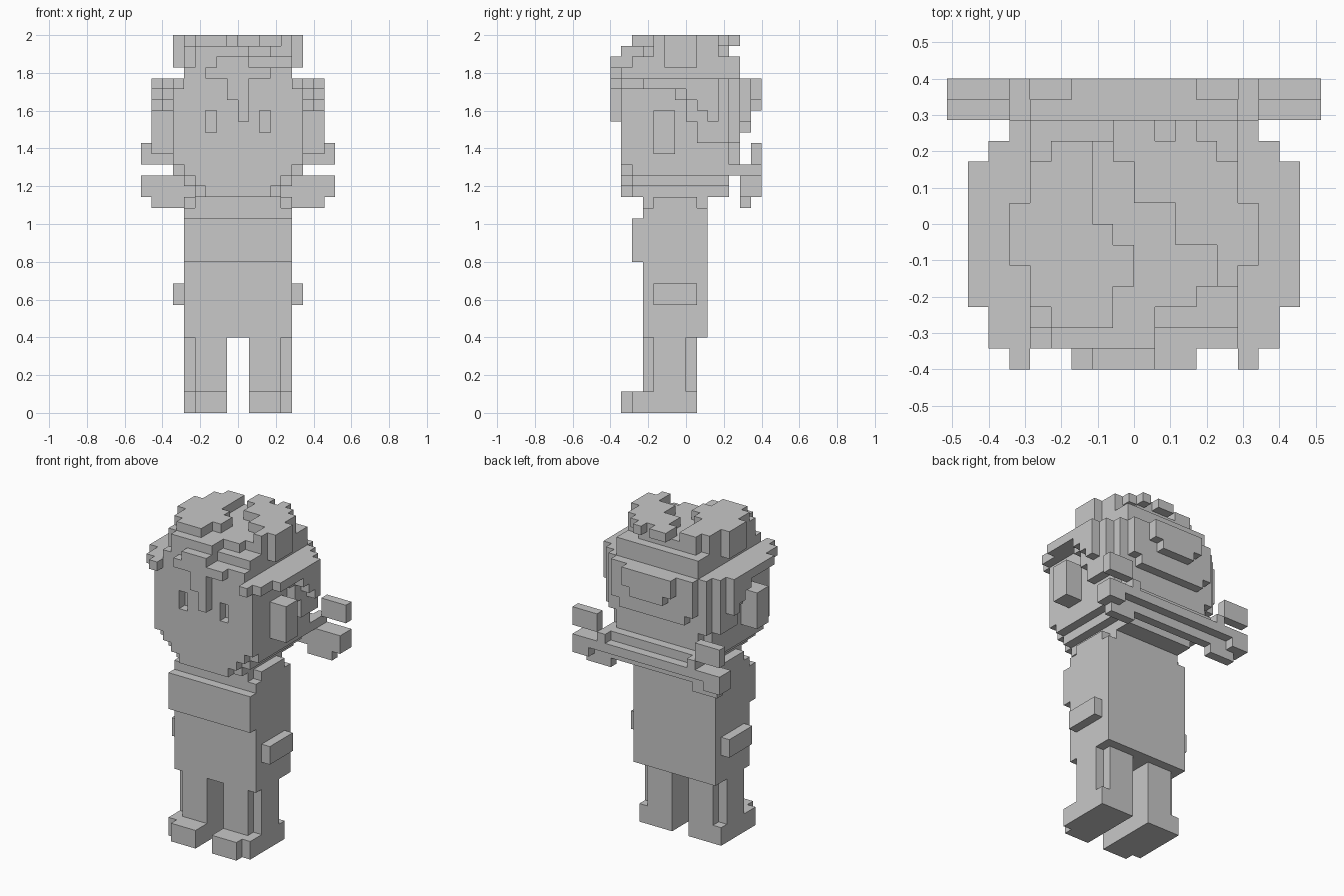
import bpy
import bmesh
from mathutils import Vector

UNIT = 2 / 35  # edge of one block

cube = bpy.data.objects.get("Cube")
if cube:
    bpy.data.objects.remove(cube, do_unlink=True)

grey = bpy.data.materials.new("plain grey")
grey.use_nodes = True
colour = (0.58, 0.58, 0.58, 1)
grey.diffuse_color = colour
grey.node_tree.nodes["Principled BSDF"].inputs["Base Color"].default_value = colour


def box(x, y, z):
    """Set of unit cells filling the given ranges."""
    return {(i, j, k) for i in range(*x) for j in range(*y) for k in range(*z)}


def mid(half, y, z):
    """Box centred on x = 0."""
    return box((-half, half), y, z)


def pair(x, y, z):
    """Box together with its mirror image."""
    return box(x, y, z) | box((-x[1], -x[0]), y, z)


def part(name, *boxes, cut=()):
    """Skin the union of the boxes, merging coplanar faces."""
    cells = set().union(*boxes).difference(*cut)
    bm = bmesh.new()
    for cell in cells:
        centre = Vector(cell) + Vector((0.5, 0.5, 0.5))
        for axis in range(3):
            for sign in (-1, 1):
                normal = Vector((0, 0, 0))
                normal[axis] = sign
                if tuple(int(a + b) for a, b in zip(cell, normal)) in cells:
                    continue
                u = Vector((0, 0, 0))
                u[(axis + 1) % 3] = 0.5
                v = normal.cross(u)
                face = centre + normal / 2
                corners = (face - u - v, face + u - v, face + u + v, face - u + v)
                bm.faces.new([bm.verts.new(c * UNIT) for c in corners])
    bmesh.ops.remove_doubles(bm, verts=bm.verts, dist=UNIT / 100)
    bmesh.ops.dissolve_limit(bm, angle_limit=0.01, verts=bm.verts, edges=bm.edges)
    mesh = bpy.data.meshes.new(name)
    bm.to_mesh(mesh)
    bm.free()
    mesh.materials.append(grey)
    obj = bpy.data.objects.new(name, mesh)
    bpy.context.collection.objects.link(obj)
    return obj


# Feet and legs
part("feet",
     pair((1, 4), (-6, 1), (0, 2)),
     pair((4, 5), (-5, 1), (0, 2)))
part("legs",
     pair((1, 4), (-4, 1), (2, 7)),
     pair((4, 5), (-3, 0), (2, 7)))

# Body with chest panel and neck
part("body",
     mid(5, (-4, 2), (7, 19)),
     mid(5, (-5, -4), (14, 18)),
     mid(4, (-4, 2), (19, 20)),
     mid(5, (-3, 1), (19, 20)))
part("hands", pair((5, 6), (-3, 1), (10, 12)))

# Head with stepped jaw and recessed eyes
part("head",
     mid(6, (-6, 4), (23, 31)),
     mid(6, (-5, 4), (22, 23)),
     mid(5, (-6, -5), (22, 23)),
     mid(5, (-5, 4), (21, 22)),
     mid(4, (-6, -5), (21, 22)),
     mid(4, (-5, 4), (20, 21)),
     mid(3, (-6, -5), (20, 21)),
     cut=[pair((2, 3), (-6, -5), (26, 28))])
part("ears", pair((6, 8), (-3, -1), (24, 28)))

# Hair on the sides, in hanging strands
part("side_hair",
     pair((6, 7), (-1, 0), (29, 30)),
     pair((6, 7), (0, 1), (27, 30)),
     pair((6, 7), (1, 4), (25, 30)),
     pair((7, 8), (0, 1), (29, 30)),
     pair((7, 8), (1, 2), (28, 30)),
     pair((7, 8), (2, 3), (27, 30)))

# Hair on the back, in three shells
part("back_hair",
     mid(6, (4, 5), (25, 31)),
     mid(5, (4, 5), (23, 25)),
     mid(5, (5, 6), (27, 31)),
     mid(4, (5, 6), (26, 27)),
     mid(3, (6, 7), (29, 31)),
     mid(2, (6, 7), (28, 29)))

# Wide brim of hair
part("hair_brim",
     mid(8, (-4, 3), (30, 31)),
     mid(7, (-6, 4), (30, 31)),
     mid(6, (4, 5), (30, 31)),
     pair((5, 6), (-7, -6), (30, 31)))

# Fringe with a hanging lock
part("fringe",
     mid(3, (-7, -6), (31, 32)),
     box((-2, 1), (-7, -6), (32, 33)),
     box((-1, 0), (-7, -6), (29, 31)),
     box((0, 1), (-7, -6), (27, 31)))

# Crown built in layers, rising to two locks beside a winding parting
part("hair_crown",
     mid(5, (-6, 5), (31, 32)),
     mid(5, (-5, 5), (32, 33)),
     mid(6, (-2, 1), (32, 34)),
     box((-4, 1), (-6, -5), (32, 34)),
     box((-5, 1), (-5, 3), (33, 34)),
     box((-4, 3), (1, 4), (33, 34)),
     box((1, 5), (-3, 3), (33, 34)),
     box((1, 3), (-4, -3), (33, 34)))
part("left_top_lock",
     box((-6, -5), (-2, 1), (34, 35)),
     box((-5, -2), (-4, 3), (34, 35)),
     box((-4, -2), (-5, 4), (34, 35)),
     box((-2, -1), (-5, 0), (34, 35)),
     box((-1, 0), (-3, -1), (34, 35)))
part("right_top_lock",
     box((0, 5), (1, 3), (34, 35)),
     box((-1, 4), (3, 4), (34, 35)),
     box((-1, 3), (4, 5), (34, 35)),
     box((2, 5), (-1, 1), (34, 35)),
     box((4, 5), (-3, -1), (34, 35)),
     box((5, 6), (-2, 1), (34, 35)),
     cut=[box((1, 2), (4, 5), (34, 35))])

# Bow tied behind the neck
part("bow",
     mid(9, (5, 7), (21, 22)),
     mid(9, (5, 6), (20, 21)),
     pair((7, 9), (6, 7), (20, 21)),
     mid(6, (4, 6), (22, 23)),
     pair((5, 6), (6, 7), (22, 23)),
     pair((6, 9), (6, 7), (23, 25)),
     pair((5, 8), (5, 6), (19, 20)))
